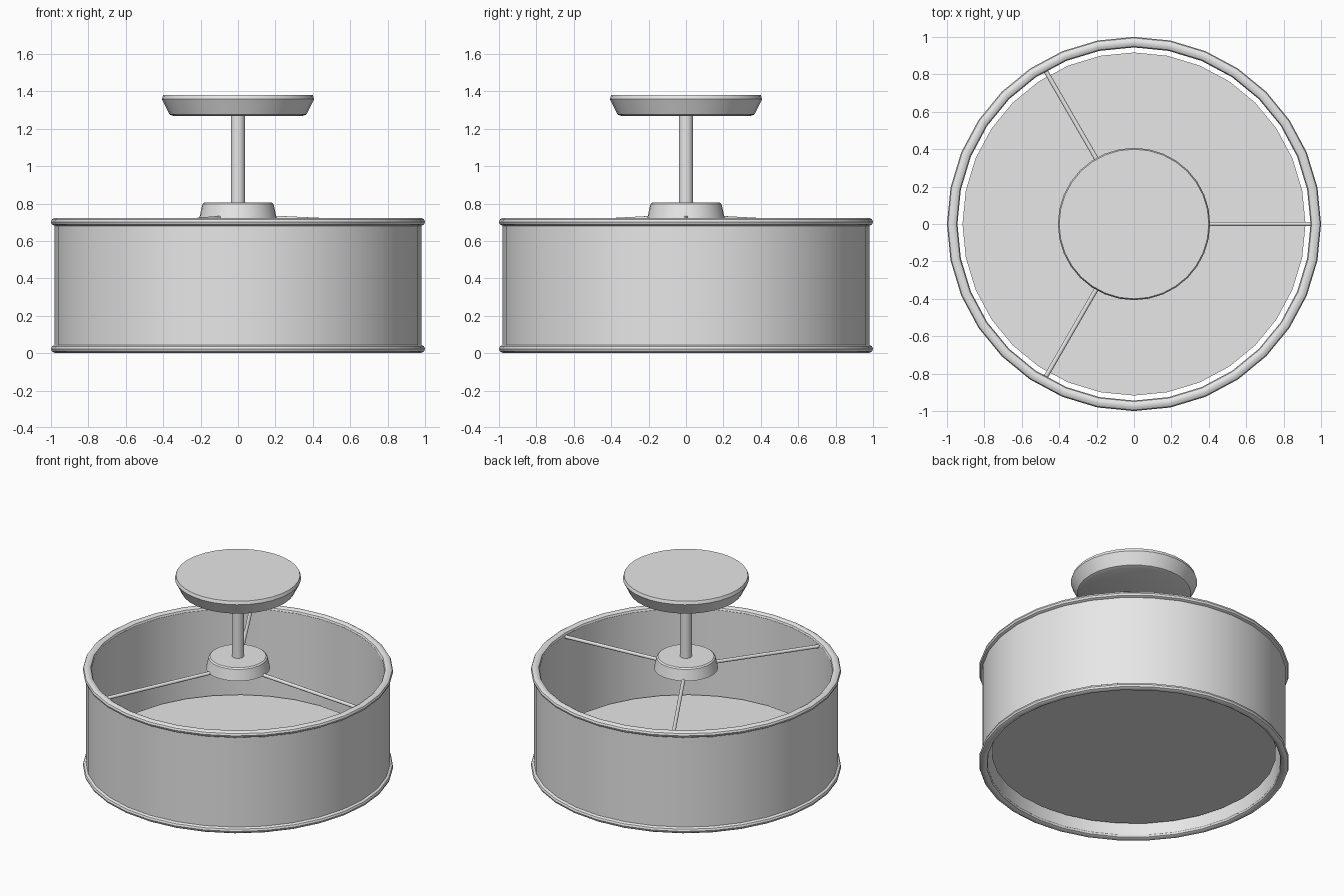
import bpy, bmesh, math
from mathutils import Vector

cube = bpy.data.objects.get("Cube")
if cube:
    bpy.data.objects.remove(cube, do_unlink=True)

grey = bpy.data.materials.new("light_grey")
grey.use_nodes = True
grey.diffuse_color = (0.8, 0.8, 0.8, 1)
grey.node_tree.nodes["Principled BSDF"].inputs["Base Color"].default_value = (0.8, 0.8, 0.8, 1)


def finish(name, bm):
    """Turn a bmesh into a smooth-shaded object with crisp edges."""
    bmesh.ops.recalc_face_normals(bm, faces=bm.faces)
    mesh = bpy.data.meshes.new(name)
    bm.to_mesh(mesh)
    bm.free()
    mesh.materials.append(grey)
    obj = bpy.data.objects.new(name, mesh)
    bpy.context.collection.objects.link(obj)
    bpy.ops.object.select_all(action='DESELECT')
    obj.select_set(True)
    bpy.context.view_layer.objects.active = obj
    bpy.ops.object.shade_smooth_by_angle(angle=math.radians(35))
    return obj


def lathe(name, profile, sides=32, closed=False):
    """Spin an (r, z) profile; a closed one makes a ring, an open one is capped."""
    bm = bmesh.new()
    rings = []
    for r, z in profile:
        rings.append([bm.verts.new((r * math.cos(math.tau * i / sides),
                                    r * math.sin(math.tau * i / sides), z))
                      for i in range(sides)])
    pairs = list(zip(rings, rings[1:]))
    if closed:
        pairs.append((rings[-1], rings[0]))
    else:
        bm.faces.new(rings[0])
        bm.faces.new(rings[-1])
    for a, b in pairs:
        for i in range(sides):
            j = (i + 1) % sides
            bm.faces.new((a[i], a[j], b[j], b[i]))
    return finish(name, bm)


def rod(name, start, end, radius, sides=12):
    """Straight round bar between two points."""
    start, end = Vector(start), Vector(end)
    axis = end - start
    bm = bmesh.new()
    bmesh.ops.create_cone(bm, cap_ends=True, segments=sides, radius1=radius,
                          radius2=radius, depth=axis.length)
    bm.transform(axis.to_track_quat('Z', 'Y').to_matrix().to_4x4())
    bmesh.ops.translate(bm, verts=bm.verts, vec=(start + end) / 2)
    return finish(name, bm)


# Drum shade wall
lathe("drum_shade", [(0.98, 0.02), (0.98, 0.705), (0.945, 0.705), (0.945, 0.02)], closed=True)

# Rounded trim rings at both rims
for name, z in (("lower_rim", 0.023), ("upper_rim", 0.702)):
    tube = [(0.972 + 0.028 * math.cos(math.tau * k / 10),
             z + 0.023 * math.sin(math.tau * k / 10)) for k in range(10)]
    lathe(name, tube, closed=True)

# Diffuser disc recessed in the bottom
lathe("diffuser", [(0.917, 0.092), (0.917, 0.102)])

# Hub and its three sloping spokes
lathe("hub", [(0.207, 0.722), (0.19, 0.797), (0.18, 0.805)])
for k in range(3):
    a = math.tau * k / 3
    c, s = math.cos(a), math.sin(a)
    rod(f"spoke_{k + 1}", (0.17 * c, 0.17 * s, 0.724), (0.95 * c, 0.95 * s, 0.688), 0.012)

# Down rod and ceiling canopy
rod("down_rod", (0, 0, 0.79), (0, 0, 1.3), 0.038, 20)
lathe("canopy", [(0.345, 1.268), (0.366, 1.276), (0.407, 1.358), (0.4, 1.38)])
